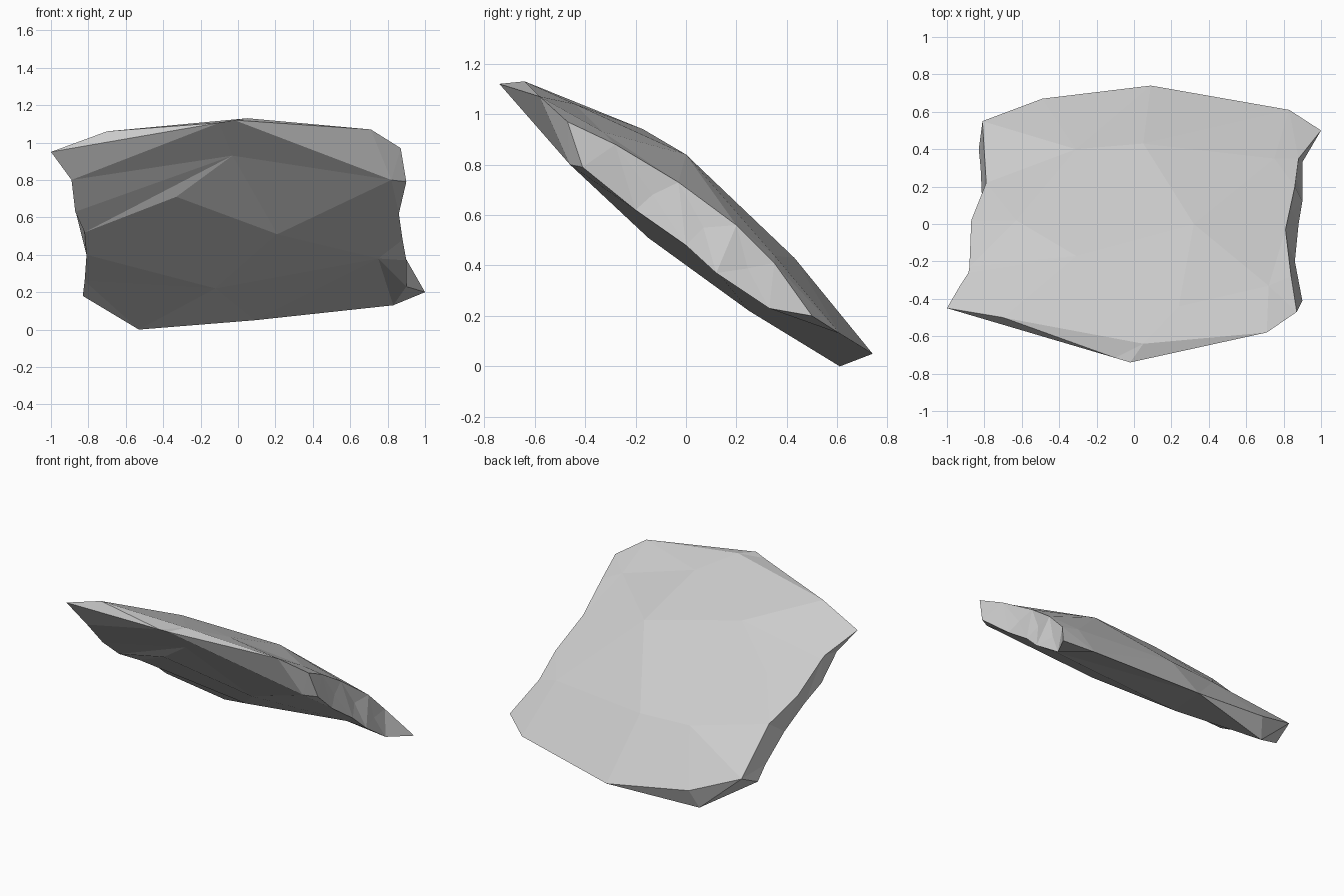
import bpy, bmesh
from mathutils import Vector
from mathutils.geometry import delaunay_2d_cdt

if "Cube" in bpy.data.objects:
    bpy.data.objects.remove(bpy.data.objects["Cube"])

# Rims of the slab, front centre then right, back, left
upper_rim = [(.05, -.64, 1.13), (.71, -.58, 1.07), (.87, -.47, .97), (.84, -.28, .88),
             (.81, -.03, .73), (.86, .2, .56), (.88, .35, .41), (1, .5, .2),
             (.83, .61, .13), (.09, .74, .05), (-.49, .67, .13), (-.81, .55, .25),
             (-.79, .22, .5), (-.87, .02, .64), (-.88, -.23, .8), (-.885, -.26, .82),
             (-.93, -.33, .87), (-1, -.45, .95), (-.7, -.5, 1.06)]
lower_rim = [(-.02, -.74, 1.12), (.82, -.46, .8), (.9, -.41, .79), (.86, -.2, .62),
             (.88, 0, .48), (.9, .12, .37), (.9, .33, .23), (1, .5, .2),
             (.83, .61, .13), (.09, .74, .05), (-.53, .61, 0), (-.83, .4, .18),
             (-.82, .3, .26), (-.81, .08, .4), (-.82, -.13, .52), (-.87, -.24, .63),
             (-.89, -.38, .8), (-1, -.45, .95), (-.1, -.716, 1.106)]
# Facet corners inside each broad face
upper_inner = [(-.31, -.17, .94), (.32, 0, .84), (.05, .43, .43), (.72, -.33, .93),
               (-.63, .02, .74), (.24, -.44, 1.04), (-.31, .4, .43), (.75, .35, .44)]
lower_inner = [(-.03, -.53, .93), (-.33, -.34, .71), (.21, -.15, .51),
               (-.12, .25, .22), (.75, .12, .38)]

bm = bmesh.new()
N = len(upper_rim)


def sheet(rim, inner, creases):
    """Facet one broad face, triangulating in the plane of the slope."""
    pts = rim + inner
    verts = [bm.verts.new(p) for p in pts]
    flat = [Vector((x, y * .81 - z * .58)) for x, y, z in pts]
    _, _, faces, orig, _, _ = delaunay_2d_cdt(flat, creases, [list(range(N))], 1, 1e-6)
    for f in faces:
        ids = [orig[i][0] for i in f if orig[i]]
        if len(set(ids)) == 3:
            bm.faces.new([verts[i] for i in ids])
    return verts[:N]


# Broad faces, with the ledge creases on the underside
top = sheet(upper_rim, upper_inner, [])
bottom = sheet(lower_rim, lower_inner, [(14, N), (1, N), (1, N + 2)])

# Broken side walls
for i in range(N):
    j = (i + 1) % N
    quad = (top[i], bottom[i], bottom[j], top[j])
    if i == 0:
        # Front right chamfer
        bm.faces.new((top[0], bottom[0], top[1]))
        bm.faces.new((top[1], bottom[0], bottom[1]))
    else:
        bm.faces.new(quad)
bmesh.ops.remove_doubles(bm, verts=bm.verts[:], dist=.001)
bmesh.ops.recalc_face_normals(bm, faces=bm.faces[:])
chips = [f for f in bm.faces if len(f.verts) == 4 and f.calc_center_median().x > .83
         and f.calc_center_median().y > -.3]
bmesh.ops.poke(bm, faces=chips, offset=-.015)
bmesh.ops.triangulate(bm, faces=[f for f in bm.faces if len(f.verts) > 3])
bmesh.ops.recalc_face_normals(bm, faces=bm.faces[:])

mesh = bpy.data.meshes.new("rock_slab")
bm.to_mesh(mesh)
bm.free()
slab = bpy.data.objects.new("rock_slab", mesh)
bpy.context.collection.objects.link(slab)
